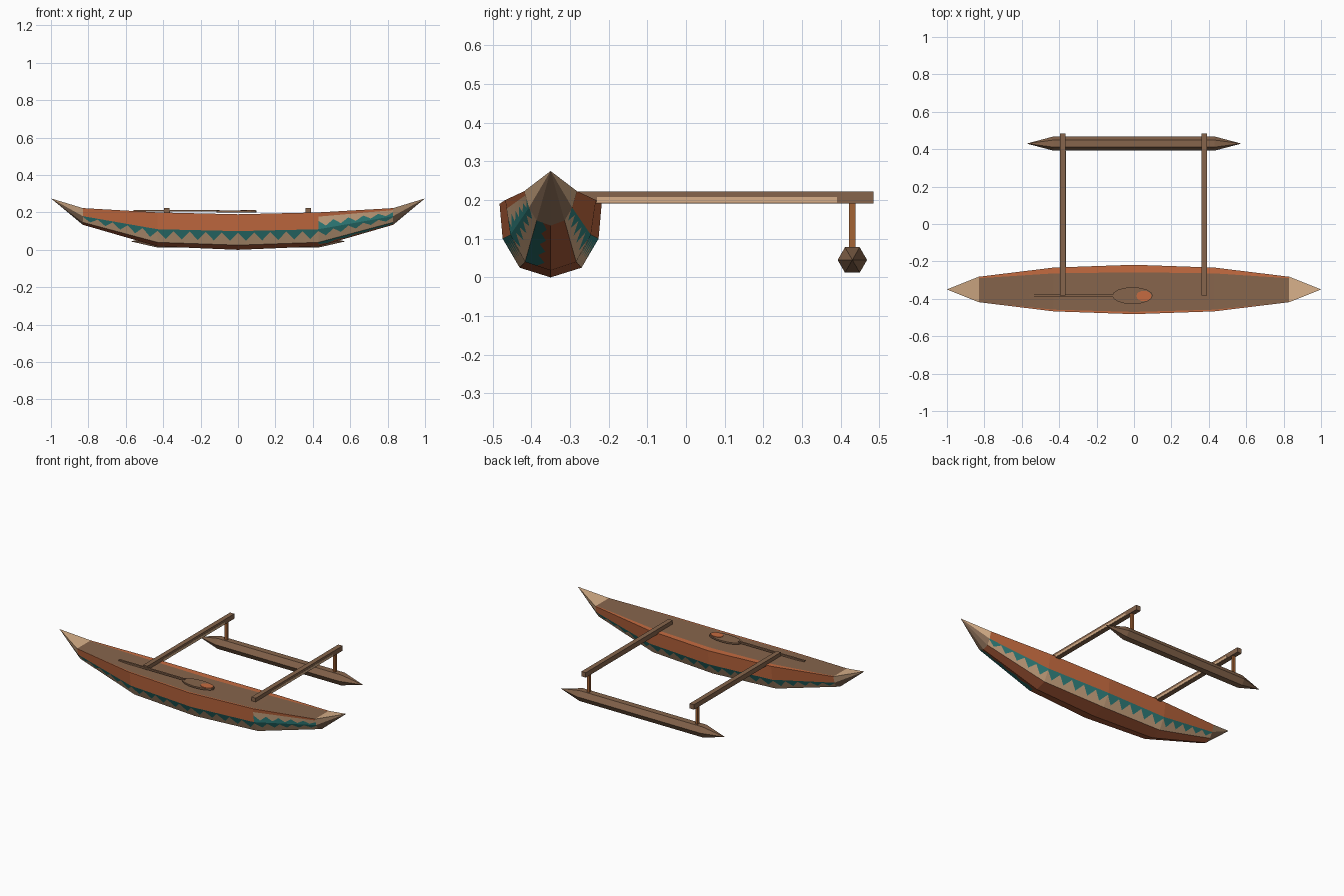
import bpy, bmesh, math
from mathutils import Vector

cube = bpy.data.objects.get("Cube")
if cube:
    bpy.data.objects.remove(cube)

# Flat colours (linear)
COLOURS = {
    "orange paint": (0.56, 0.148, 0.052),
    "deck brown": (0.24, 0.13, 0.072),
    "pale tan": (0.68, 0.43, 0.25),
    "teal paint": (0.034, 0.25, 0.235),
    "red hull": (0.45, 0.115, 0.045),
    "tip brown": (0.27, 0.165, 0.10),
    "post brown": (0.37, 0.125, 0.036),
}
NAMES = list(COLOURS)
ORANGE, DECK, TAN, TEAL, RED, TIP, POST = range(len(NAMES))
MATS = []
for name, rgb in COLOURS.items():
    m = bpy.data.materials.new(name)
    m.use_nodes = True
    m.diffuse_color = (*rgb, 1)
    bsdf = m.node_tree.nodes["Principled BSDF"]
    bsdf.inputs["Base Color"].default_value = (*rgb, 1)
    bsdf.inputs["Roughness"].default_value = 0.8
    MATS.append(m)


def finish(name, bm, mats):
    mesh = bpy.data.meshes.new(name)
    bm.to_mesh(mesh)
    bm.free()
    for i in mats:
        mesh.materials.append(MATS[i])
    obj = bpy.data.objects.new(name, mesh)
    bpy.context.collection.objects.link(obj)
    return obj


def box(name, centre, size, mat):
    bm = bmesh.new()
    bmesh.ops.create_cube(bm, size=1)
    bmesh.ops.scale(bm, vec=size, verts=bm.verts)
    bmesh.ops.translate(bm, vec=centre, verts=bm.verts)
    return finish(name, bm, [mat])


def disc(name, centre, rx, ry, height, mat):
    bm = bmesh.new()
    bmesh.ops.create_cone(bm, cap_ends=True, segments=16, radius1=1, radius2=1, depth=height)
    bmesh.ops.scale(bm, vec=(rx, ry, 1), verts=bm.verts)
    bmesh.ops.translate(bm, vec=centre, verts=bm.verts)
    return finish(name, bm, [mat])


# Hull: half sections (half width, height) from rim to keel, amidships outwards
HULL_Y = -0.35
SECTIONS = [
    (0.00, [(0.132, 0.190), (0.124, 0.100), (0.080, 0.025), (0, 0.0)]),
    (0.43, [(0.117, 0.200), (0.104, 0.110), (0.066, 0.040), (0, 0.018)]),
    (0.83, [(0.068, 0.223), (0.056, 0.180), (0.036, 0.147), (0, 0.134)]),
    (1.00, [(0, 0.275)] * 4),
]
RIM_BACK = [0.040, 0.031, 0.008, 0]
RIM_FRONT = [0.012, 0.009, 0, 0]
hull = bmesh.new()


def face(points, mat, outward):
    pts = []
    for p in points:
        if all((p - q).length > 1e-5 for q in pts):
            pts.append(p)
    if len(pts) < 3:
        return
    f = hull.faces.new([hull.verts.new(p) for p in pts])
    f.normal_update()
    if f.normal.dot(outward) < 0:
        f.normal_flip()
    f.material_index = mat


def strip(a, b, c, d, low, high, mat, outward):
    # part of the panel a-b (top edge) to d-c (bottom edge)
    face([a.lerp(d, low), b.lerp(c, low), b.lerp(c, high), a.lerp(d, high)], mat, outward)


def zigzag(a, b, c, d, top, bottom, teeth, mats, outward, start=0.0):
    # two colours meeting along a row of teeth
    n = teeth * 2
    for i in range(n):
        t0, t1 = i / n, (i + 1) / n
        up0, up1 = a.lerp(b, t0), a.lerp(b, t1)
        dn0, dn1 = d.lerp(c, t0), d.lerp(c, t1)
        z0, z1 = (bottom, top) if i % 2 else (top, bottom)
        m0, m1 = up0.lerp(dn0, z0), up1.lerp(dn1, z1)
        face([up0.lerp(dn0, start), up1.lerp(dn1, start), m1, m0], mats[0], outward)
        face([m0, m1, dn1, dn0], mats[1], outward)


for end in (-1, 1):
    for s in range(3):
        (x0, sec0), (x1, sec1) = SECTIONS[s], SECTIONS[s + 1]
        for side in (-1, 1):
            out = Vector((0, side, 0))
            p = [Vector((end * x0, HULL_Y + side * w, z)) for w, z in sec0]
            q = [Vector((end * x1, HULL_Y + side * w, z)) for w, z in sec1]
            panel = [(p[k], q[k], q[k + 1], p[k + 1]) for k in range(3)]
            painted_bow = end > 0 and side < 0 and s == 1
            if s == 2:
                for k, mat in enumerate((TAN, TIP, TIP)):
                    face(panel[k], mat, out)
            elif painted_bow:
                strip(*panel[0], 0, 0.25, ORANGE, out)
                zigzag(*panel[0], 0.5, 0.85, 5, (TAN, TEAL), out, 0.25)
                zigzag(*panel[1], 0.15, 0.6, 5, (TEAL, TAN), out)
                zigzag(*panel[2], 0.45, 0.75, 4, (TEAL, RED), out)
            else:
                face(panel[0], ORANGE, out)
                zigzag(*panel[1], 0.12, 0.72, 5, (TEAL, TAN), out)
                face(panel[2], RED, out)
        # deck with painted rims
        up = Vector((0, 0, 1))
        rows = []
        for j, x, sec in ((s, x0, sec0), (s + 1, x1, sec1)):
            w, z = sec[0]
            rows.append([Vector((end * x, HULL_Y + y, z)) for y in
                         (-w, -w + RIM_FRONT[j], w - RIM_BACK[j], w)])
        for k, mat in enumerate((TAN,) * 3 if s == 2 else (ORANGE, DECK, ORANGE)):
            face([rows[0][k], rows[1][k], rows[1][k + 1], rows[0][k + 1]], mat, up)

bmesh.ops.remove_doubles(hull, verts=hull.verts, dist=1e-5)
finish("hull", hull, range(len(NAMES)))

# Outrigger float: six-sided spindle
FLOAT_Y, FLOAT_Z, FLOAT_R = 0.43, 0.045, 0.038
bm = bmesh.new()
rings = []
for x, r in ((-0.57, 0.001), (-0.43, FLOAT_R), (0.43, FLOAT_R), (0.57, 0.001)):
    rings.append([bm.verts.new((x, FLOAT_Y + r * math.cos(math.tau * i / 6),
                                FLOAT_Z + r * math.sin(math.tau * i / 6))) for i in range(6)])
for r0, r1 in zip(rings, rings[1:]):
    for i in range(6):
        j = (i + 1) % 6
        bm.faces.new((r0[i], r0[j], r1[j], r1[i]))
bm.faces.new(rings[0])
bm.faces.new(rings[-1])
bmesh.ops.recalc_face_normals(bm, faces=bm.faces)
finish("outrigger_float", bm, [DECK])

# Cross beams with a worn pale strip, and the posts down to the float
for label, x in (("right", -0.38), ("left", 0.375)):
    box(label + "_beam", (x, 0.052, 0.207), (0.03, 0.866, 0.031), DECK)
    box(label + "_beam_worn_strip", (x + 0.0155, 0.08, 0.201), (0.002, 0.62, 0.014), TAN)
    box(label + "_post", (x, FLOAT_Y, 0.134), (0.016, 0.016, 0.122), POST)

# Paddle lying on the deck
PADDLE_Y = -0.383
box("paddle_shaft", (-0.33, PADDLE_Y, 0.209), (0.46, 0.012, 0.010), DECK)
disc("paddle_blade", (-0.008, PADDLE_Y, 0.205), 0.108, 0.045, 0.010, DECK)
disc("paddle_blade_paint", (0.053, PADDLE_Y - 0.002, 0.211), 0.04, 0.028, 0.004, ORANGE)
